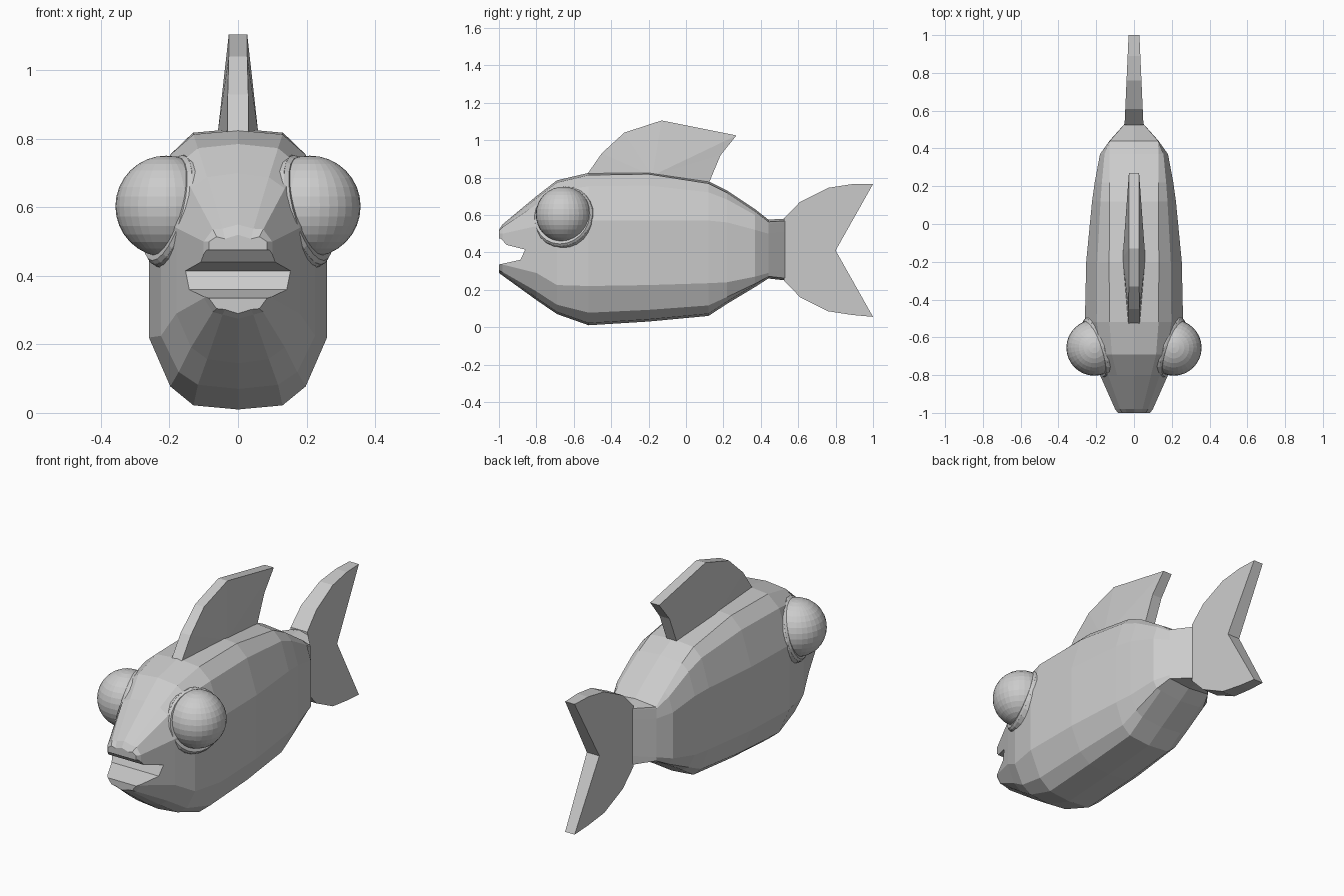
import bpy, bmesh
from mathutils import Vector

if "Cube" in bpy.data.objects:
    bpy.data.objects.remove(bpy.data.objects["Cube"])


def make_object(name, bm):
    bmesh.ops.recalc_face_normals(bm, faces=bm.faces)
    me = bpy.data.meshes.new(name)
    bm.to_mesh(me)
    bm.free()
    ob = bpy.data.objects.new(name, me)
    bpy.context.collection.objects.link(ob)
    return ob


def mirrored_slab(name, outline):
    """Slab from (y, z, half thickness) points; sides fan out from the first point."""
    bm = bmesh.new()
    left, right = [[bm.verts.new((s * t, y, z)) for y, z, t in outline] for s in (-1, 1)]
    n = len(outline)
    for i in range(n):
        j = (i + 1) % n
        bm.faces.new((left[i], left[j], right[j], right[i]))
    for side in (left, right):
        for i in range(1, n - 1):
            bm.faces.new((side[0], side[i], side[i + 1]))
    return make_object(name, bm)


# Body: y, half width, top z, upper side z, lower side z, bottom z, flat fraction of width
stations = [
    (-1.00, .085, .52, .50, .335, .29, .45),
    (-.98, .10, .55, .50, .335, .275, .45),
    (-.80, .18, .70, .54, .29, .145, .5),
    (-.69, .225, .785, .575, .225, .07, .52),
    (-.52, .26, .825, .57, .22, .01, .5),
    (-.20, .253, .83, .57, .225, .03, .52),
    (.12, .222, .78, .57, .235, .06, .58),
    (.22, .208, .73, .56, .24, .125, .62),
    (.37, .18, .63, .52, .27, .215, .72),
    (.44, .13, .575, .50, .29, .26, .98),
    (.53, .05, .58, .51, .31, .25, .98),
]
bm = bmesh.new()
rings = []
for y, w, zt, zu, zl, zb, f in stations:
    m = (1 + f) / 2 + .02 * (1 - f)
    half = [(f * w, zt - .012), (m * w, zu + .72 * (zt - zu)), (w, zu),
            (w, zl), (m * w, zl + .68 * (zb - zl)), (f * w, zb + .012)]
    pts = [(0, zt)] + half + [(0, zb)] + [(-x, z) for x, z in reversed(half)]
    rings.append([bm.verts.new((x, y, z)) for x, z in pts])
for a, b in zip(rings, rings[1:]):
    for i in range(len(a)):
        j = (i + 1) % len(a)
        bm.faces.new((a[i], a[j], b[j], b[i]))
bm.faces.new(rings[0])
bm.faces.new(rings[-1])
body = make_object("body", bm)

# Mouth notch
cutter = mirrored_slab("mouth_cutter", [
    (-1.1, .40, .5), (-1.1, .475, .5), (-.99, .475, .5), (-.96, .44, .5), (-.86, .415, .5),
    (-.885, .36, .5), (-1.0, .335, .5), (-1.1, .335, .5)])
cutter.hide_render = True
mod = body.modifiers.new("mouth", 'BOOLEAN')
mod.operation = 'DIFFERENCE'
mod.solver = 'EXACT'
mod.object = cutter
bpy.context.view_layer.objects.active = body
bpy.ops.object.modifier_apply(modifier=mod.name)
bpy.data.objects.remove(cutter)

# Fins
mirrored_slab("dorsal_fin", [
    (-.18, .81, .06), (.12, .765, .03), (.185, .92, .03), (.27, 1.025, .027), (-.13, 1.105, .027),
    (-.33, 1.04, .027), (-.45, .93, .03), (-.53, .815, .03)])
tail = [(.80, .41), (1, .765), (.89, .765), (.76, .745), (.61, .67), (.525, .582),
        (.525, .248), (.61, .16), (.76, .085), (.89, .065), (1, .055)]
mirrored_slab("tail_fin", [(y, z, .05 - .045 * (y - .525)) for y, z in tail])

# Eyes with their sockets
for side, s in (("left", -1), ("right", 1)):
    bpy.ops.mesh.primitive_uv_sphere_add(segments=32, ring_count=16, radius=.148,
                                         location=(s * .21, -.655, .603))
    bpy.context.object.name = side + "_eye"
    normal = Vector((s, -.36, .28)).normalized()
    rot = normal.to_track_quat('Z', 'Y').to_euler()
    centre = Vector((s * .21, -.66, .595))
    for part, r1, r2, depth, back in (("socket", .19, .166, .10, .058),
                                      ("socket_rim", .166, .156, .012, .003)):
        bpy.ops.mesh.primitive_cone_add(vertices=24, radius1=r1, radius2=r2, depth=depth,
                                        location=centre - normal * back, rotation=rot)
        bpy.context.object.name = side + "_" + part
